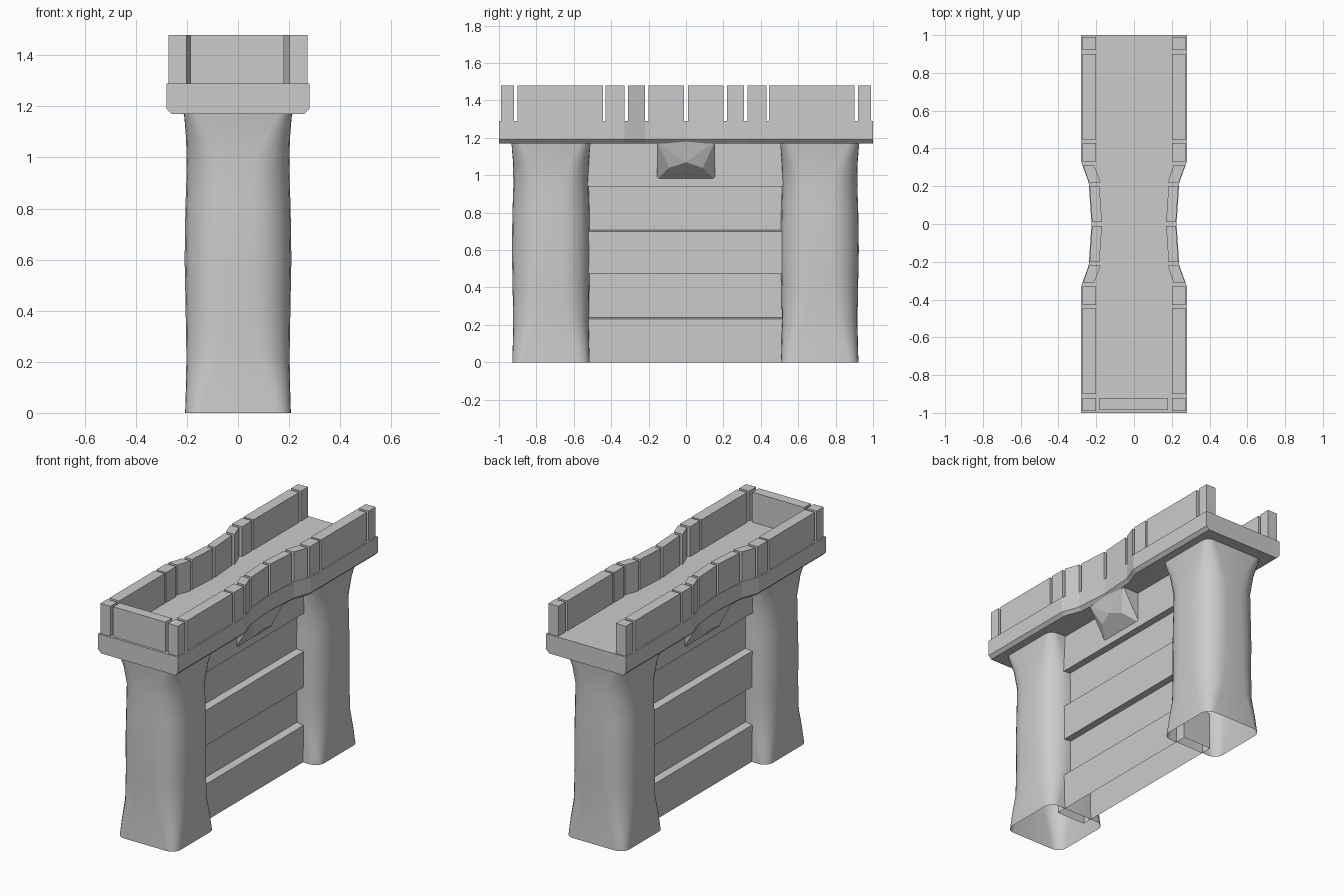
import bpy
import math

cube = bpy.data.objects.get("Cube")
if cube:
    bpy.data.objects.remove(cube)

stone = bpy.data.materials.new("grey_stone")
stone.use_nodes = True
GREY = (0.6, 0.6, 0.6, 1)
stone.diffuse_color = GREY
stone.node_tree.nodes["Principled BSDF"].inputs["Base Color"].default_value = GREY


def make(name, verts, faces, smooth=False):
    mesh = bpy.data.meshes.new(name)
    mesh.from_pydata(verts, [], faces)
    mesh.materials.append(stone)
    obj = bpy.data.objects.new(name, mesh)
    bpy.context.collection.objects.link(obj)
    if smooth:
        bpy.ops.object.select_all(action='DESELECT')
        obj.select_set(True)
        bpy.context.view_layer.objects.active = obj
        bpy.ops.object.shade_smooth_by_angle(angle=math.radians(45))
    return obj


def loft(name, rings, bottom=True, top=True, smooth=False):
    """Skin counter-clockwise rings, listed from low to high."""
    n = len(rings[0])
    verts = [v for ring in rings for v in ring]
    faces = []
    for k in range(len(rings) - 1):
        for i in range(n):
            j = (i + 1) % n
            faces.append((k * n + i, k * n + j, (k + 1) * n + j, (k + 1) * n + i))
    if bottom:
        faces.append(tuple(reversed(range(n))))
    if top:
        faces.append(tuple(range(len(verts) - n, len(verts))))
    return make(name, verts, faces, smooth)


def prism(name, outline, z0, z1):
    return loft(name, [[(x, y, z) for x, y in outline] for z in (z0, z1)])


# Walkway slab, pinched in the middle, with a chamfered lower edge
half = [(0.28, 1.0), (0.28, 0.33), (0.24, 0.22), (0.225, 0.0)]
side = [(x, -y) for x, y in half] + [(x, y) for x, y in half[-2::-1]]


def deck_ring(z, inset):
    right = [(x - inset, y, z) for x, y in side]
    return right + [(-x, y, z) for x, y, z in reversed(right)]


loft("walkway", [deck_ring(1.17, 0.02), deck_ring(1.19, 0), deck_ring(1.29, 0)])

# Parapet blocks: y start, y end, outer x at start and end, thickness
blocks = [
    ("middle", 0.01, 0.20, 0.222, 0.235, 0.052),
    ("angled", 0.22, 0.31, 0.238, 0.27, 0.06),
    ("short", 0.33, 0.43, 0.272, 0.272, 0.07),
    ("long", 0.445, 0.90, 0.272, 0.272, 0.07),
    ("corner", 0.92, 0.99, 0.272, 0.272, 0.07),
]
for sx, x_name in ((1, "left"), (-1, "right")):
    for sy, y_name in ((1, "back"), (-1, "front")):
        for part, y0, y1, x0, x1, t in blocks:
            pts = [(x0 - t, y0), (x0, y0), (x1, y1), (x1 - t, y1)]
            pts = [(sx * x, sy * y) for x, y in pts]
            if sx * sy < 0:
                pts.reverse()
            prism(f"parapet_{part}_{y_name}_{x_name}", pts, 1.285, 1.48)
prism("parapet_front_end",
      [(-0.185, -0.985), (0.18, -0.985), (0.18, -0.92), (-0.185, -0.92)], 1.285, 1.48)


# Hollow pillars: rounded squares that soften at mid height
def rounded_square(cy, h, r, z, steps=6):
    ring = []
    for q, (sx, sy) in enumerate(((1, 1), (-1, 1), (-1, -1), (1, -1))):
        for i in range(steps + 1):
            a = math.pi / 2 * (q + i / steps)
            ring.append((sx * (h - r) + r * math.cos(a),
                         cy + sy * (h - r) + r * math.sin(a), z))
    return ring


sections = [(0, 0.207, 0.06), (0.1, 0.204, 0.08), (0.22, 0.202, 0.12), (0.4, 0.205, 0.14),
            (0.6, 0.209, 0.15), (0.8, 0.206, 0.15), (0.95, 0.201, 0.14),
            (1.07, 0.203, 0.1), (1.17, 0.211, 0.05)]
for cy, name in ((-0.722, "front_pillar"), (0.715, "back_pillar")):
    loft(name, [rounded_square(cy, h, r, z) for z, h, r in sections],
         bottom=False, smooth=True)

# Wall of alternating proud and recessed courses, open underneath
levels = [0, 0.232, 0.475, 0.70, 0.94, 1.175]
rings = []
for i in range(len(levels) - 1):
    w = 0.1 if i % 2 == 0 else 0.055
    low = levels[i] + (0.008 if i % 2 else 0)
    for z in (low, levels[i + 1]):
        rings.append([(-w, -0.58, z), (w, -0.58, z), (w, 0.58, z), (-w, 0.58, z)])
loft("wall_courses", rings, bottom=False)

# Faceted corbels under the middle of the walkway
for s, name in ((1, "corbel_left"), (-1, "corbel_right")):
    verts = [(0.09, -0.155, 0.975), (0.09, 0.155, 0.975), (0.09, 0.155, 1.18),
             (0.09, -0.155, 1.18), (0.215, -0.155, 1.18), (0.215, 0.155, 1.18),
             (0.17, -0.09, 1.04), (0.17, 0.09, 1.04), (0.19, 0, 1.07)]
    faces = [(0, 1, 7, 8, 6), (4, 6, 8), (4, 8, 5), (8, 7, 5), (0, 6, 4), (0, 4, 3),
             (1, 2, 5), (1, 5, 7), (2, 3, 4, 5)]
    if s < 0:
        faces = [tuple(reversed(f)) for f in faces]
    make(name, [(s * x, y, z) for x, y, z in verts], faces)
